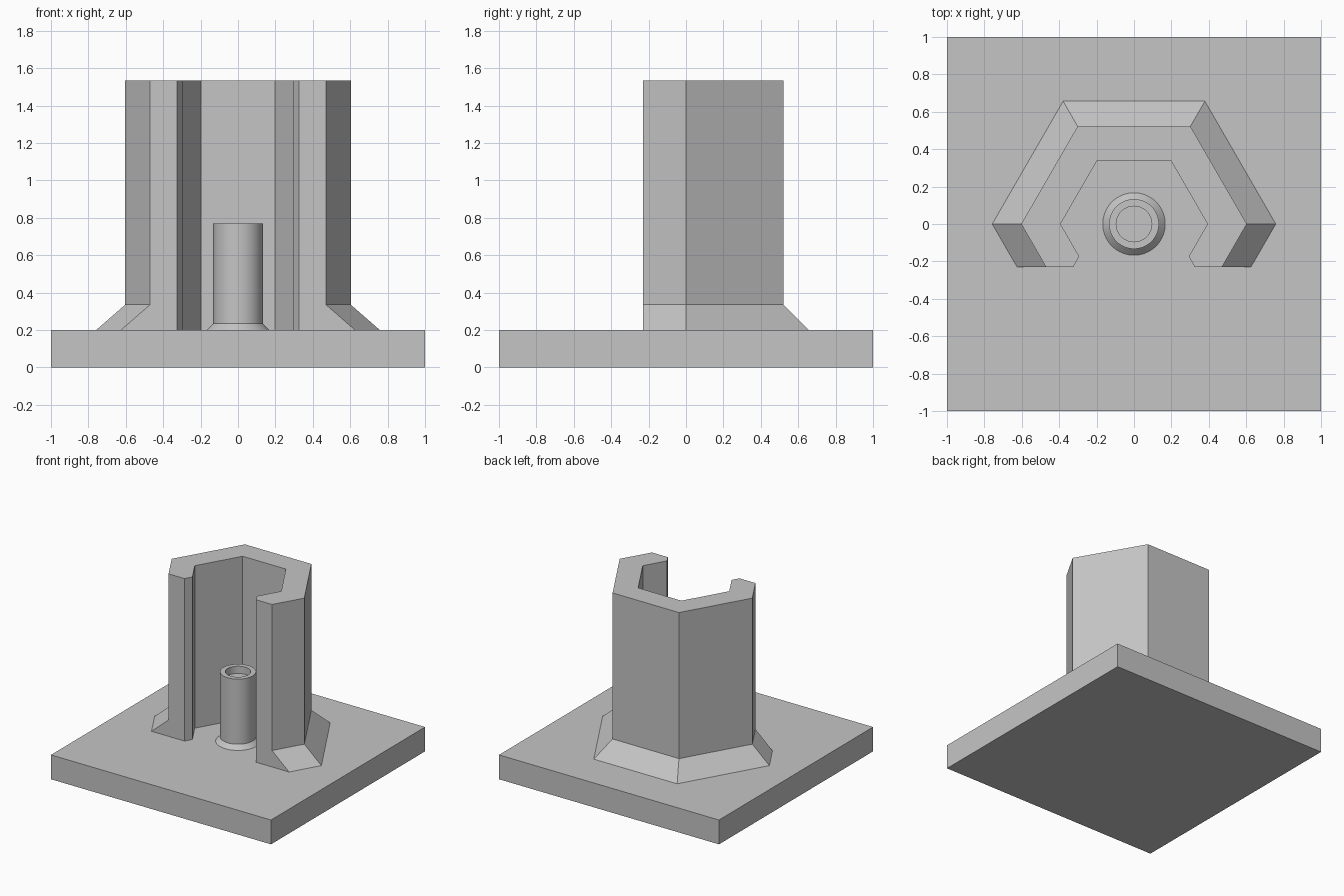
import bpy
import bmesh
import math

cube = bpy.data.objects.get("Cube")
if cube:
    bpy.data.objects.remove(cube, do_unlink=True)

grey = bpy.data.materials.new("plain_grey")
grey.use_nodes = True
colour = (0.56, 0.56, 0.56, 1)
grey.diffuse_color = colour
grey.node_tree.nodes["Principled BSDF"].inputs["Base Color"].default_value = colour

BASE_TOP = 0.2
FLARE_TOP = 0.335
WALL_TOP = 1.535
FRONT = -0.23


def make_object(name, bm):
    bmesh.ops.recalc_face_normals(bm, faces=bm.faces)
    mesh = bpy.data.meshes.new(name)
    bm.to_mesh(mesh)
    bm.free()
    mesh.materials.append(grey)
    obj = bpy.data.objects.new(name, mesh)
    bpy.context.collection.objects.link(obj)
    return obj


def loft(name, rings):
    """Skin a stack of equal-length point rings and cap both ends."""
    bm = bmesh.new()
    loops = [[bm.verts.new(p) for p in ring] for ring in rings]
    count = len(loops[0])
    for low, high in zip(loops, loops[1:]):
        for i in range(count):
            j = (i + 1) % count
            bm.faces.new((low[i], low[j], high[j], high[i]))
    bm.faces.new(loops[0][::-1])
    bm.faces.new(loops[-1])
    return make_object(name, bm)


# Square base slab
bm = bmesh.new()
bmesh.ops.create_cube(bm, size=1)
bmesh.ops.scale(bm, vec=(2, 2, BASE_TOP), verts=bm.verts)
bmesh.ops.translate(bm, vec=(0, 0, BASE_TOP / 2), verts=bm.verts)
make_object("base_plate", bm)


# Open hexagonal wall with a flared outer foot
def wall_ring(radius, z):
    slope = math.sqrt(3)
    inner = 0.393
    half = [
        (radius / 2, radius * slope / 2),
        (radius, 0),
        (radius + FRONT / slope, FRONT),
        (0.325, FRONT),
        (0.293, -0.173),
        (inner, 0),
        (inner / 2, inner * slope / 2),
    ]
    outline = half + [(-x, y) for x, y in reversed(half)]
    return [(x, y, z) for x, y in outline]


loft("hexagonal_wall", [
    wall_ring(0.758, BASE_TOP),
    wall_ring(0.603, FLARE_TOP),
    wall_ring(0.603, WALL_TOP),
])


# Round post with a tapered foot and a blind hole in its top
def circle(radius, z, sides=64):
    return [(radius * math.cos(math.tau * i / sides),
             radius * math.sin(math.tau * i / sides), z) for i in range(sides)]


post = loft("centre_post", [
    circle(0.167, BASE_TOP),
    circle(0.133, 0.235),
    circle(0.133, 0.77),
    circle(0.095, 0.77),
    circle(0.095, 0.71),
])
bpy.ops.object.select_all(action="DESELECT")
post.select_set(True)
bpy.context.view_layer.objects.active = post
bpy.ops.object.shade_smooth_by_angle(angle=math.radians(30))
